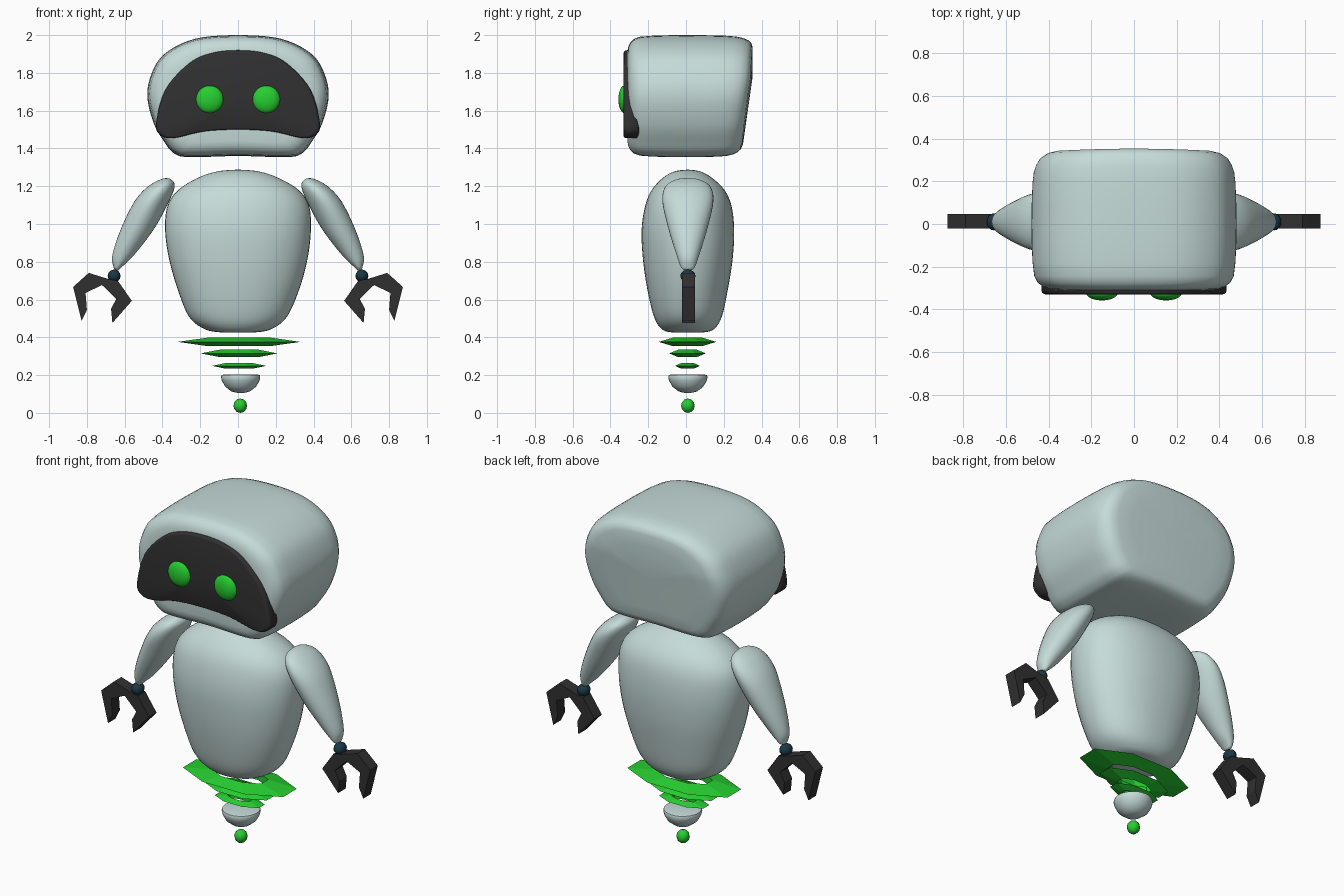
import bpy, bmesh, math
from mathutils import Vector

if "Cube" in bpy.data.objects:
    bpy.data.objects.remove(bpy.data.objects["Cube"])


def material(name, rgb):
    m = bpy.data.materials.new(name)
    m.diffuse_color = (*rgb, 1)
    m.use_nodes = True
    m.node_tree.nodes["Principled BSDF"].inputs["Base Color"].default_value = m.diffuse_color
    return m


SHELL = material("pale_shell", (0.56, 0.71, 0.69))
BLACK = material("black", (0.03, 0.03, 0.03))
GREEN = material("green", (0.02, 0.62, 0.03))
JOINT = material("dark_joint", (0.01, 0.04, 0.06))


def finish(bm, name, mat, smooth=None):
    bmesh.ops.remove_doubles(bm, verts=bm.verts, dist=1e-5)
    bmesh.ops.recalc_face_normals(bm, faces=bm.faces)
    me = bpy.data.meshes.new(name)
    bm.to_mesh(me)
    bm.free()
    ob = bpy.data.objects.new(name, me)
    bpy.context.collection.objects.link(ob)
    me.materials.append(mat)
    if smooth:
        bpy.ops.object.select_all(action='DESELECT')
        bpy.context.view_layer.objects.active = ob
        ob.select_set(True)
        bpy.ops.object.shade_smooth_by_angle(angle=math.radians(smooth))
    return ob


def spline(rows, n, closed=False):
    """Catmull-Rom through rows of any width."""
    k, out = len(rows), []
    at = lambda i: rows[i % k] if closed else rows[max(0, min(k - 1, i))]
    for i in range(k if closed else k - 1):
        for s in range(n):
            t = s / n
            out.append([0.5 * (2 * b + (c - a) * t + (2 * a - 5 * b + 4 * c - d) * t * t
                               + (3 * b - a - 3 * c + d) * t ** 3)
                        for a, b, c, d in zip(at(i - 1), at(i), at(i + 1), at(i + 2))])
    if not closed:
        out.append(list(rows[-1]))
    return out


def loft(name, rings, mat, smooth=40, wrap=False):
    bm = bmesh.new()
    vs = [[bm.verts.new(p) for p in r] for r in rings]
    pairs = list(zip(vs, vs[1:])) + ([(vs[-1], vs[0])] if wrap else [])
    for a, b in pairs:
        for i in range(len(a)):
            j = (i + 1) % len(a)
            bm.faces.new((a[i], a[j], b[j], b[i]))
    return finish(bm, name, mat, smooth)


def pod(name, rows, power, seg=40, side=1):
    """Rows of z, x min, x max, y min, y max become superelliptic rings."""
    rings = []
    for z, x0, x1, y0, y1 in spline(rows, 5):
        ring = []
        for i in range(seg):
            a = math.tau * i / seg
            c, s = math.cos(a), math.sin(a)
            u = math.copysign(abs(c) ** (2 / power), c)
            v = math.copysign(abs(s) ** (2 / power), s)
            ring.append((side * ((x0 + x1) / 2 + u * (x1 - x0) / 2),
                         (y0 + y1) / 2 + v * (y1 - y0) / 2, z))
        rings.append(ring)
    return loft(name, rings, mat=SHELL, smooth=60)


def slab(name, half, cz, steps, mat, warp=lambda x, y, z: y):
    """Mirrored front outline swept along y; steps are (y, outline scale)."""
    outline = spline(half + [(-x, z) for x, z in half[-2:0:-1]], 5, True)
    rings = []
    for y, k in steps:
        pts = [(x * k, cz + (z - cz) * k) for x, z in outline]
        rings.append([(x, warp(x, y, z), z) for x, z in pts])
    return loft(name, rings, mat, 60)


def ball(name, loc, size, mat, seg=32, smooth=60):
    bm = bmesh.new()
    bmesh.ops.create_uvsphere(bm, u_segments=seg, v_segments=seg // 2, radius=1)
    for v in bm.verts:
        v.co = Vector(loc) + Vector([c * s for c, s in zip(v.co, size)])
    return finish(bm, name, mat, smooth)


# Head: loaf with rounded rims, back slightly bulged and leaning in at the bottom
def back_warp(x, y, z):
    f = max(0, y) / 0.335
    return y + f * (0.018 * (1 - (x / 0.48) ** 2) - 0.13 * max(0, 1.78 - z) * 1.1)


head = [(0, 2.0), (.23, 1.98), (.39, 1.90), (.46, 1.79), (.48, 1.67), (.445, 1.53),
        (.39, 1.434), (.34, 1.375), (.26, 1.354), (0, 1.36)]
slab("head", head, 1.67,
     [(-.31, 0), (-.31, .4), (-.31, .74), (-.305, .82), (-.295, .88), (-.275, .94),
      (-.245, .973), (-.18, .99), (-.09, .998), (0, 1), (.1, .998), (.2, .99), (.25, .978),
      (.285, .955), (.312, .92), (.328, .87), (.335, .8), (.335, .6), (.335, .3), (.335, 0)],
     SHELL, back_warp)

# Face plate
face = [(0, 1.92), (.14, 1.905), (.26, 1.85), (.385, 1.71), (.434, 1.53), (.41, 1.47),
        (.34, 1.455), (.18, 1.49), (0, 1.50)]
slab("face_plate", face, 1.66,
     [(-.25, 0), (-.25, .97), (-.26, 1), (-.312, 1), (-.322, .99), (-.328, .975),
      (-.33, .95), (-.33, 0)], BLACK)

# Eyes
for side in (-1, 1):
    ball("eye", (side * .15, -.325, 1.66), (.073, .033, .073), GREEN)

# Torso
pod("torso", [(.425, 0, 0, .01, .01), (.427, -.1, .1, -.08, .1), (.445, -.18, .18, -.13, .15),
              (.51, -.26, .26, -.17, .19), (.656, -.32, .325, -.205, .222),
              (.815, -.365, .368, -.228, .247), (.97, -.386, .386, -.235, .255),
              (1.1, -.372, .375, -.215, .24), (1.185, -.31, .315, -.178, .2),
              (1.25, -.2, .2, -.115, .13), (1.28, -.1, .1, -.055, .07),
              (1.288, 0, 0, .01, .01)], 2.2, 48)

# Arms, wrists and claws, one per side
arm = [(1.243, .38, .38, .01, .01), (1.236, .353, .41, -.05, .07), (1.2, .335, .475, -.108, .128),
       (1.12, .365, .548, -.125, .145), (.974, .444, .62, -.093, .113),
       (.836, .55, .665, -.05, .07), (.775, .612, .66, -.028, .048),
       (.757, .63, .65, -.01, .03), (.754, .64, .64, .01, .01)]
claw = [(.687, .709), (.79, .741), (.873, .667), (.828, .487), (.80, .545), (.807, .635),
        (.72, .677), (.645, .603), (.672, .55), (.665, .476), (.562, .593), (.635, .698)]
for side in (-1, 1):
    pod("arm", arm, 2, 32, side)
    ball("wrist", (side * .656, .01, .725), (.034, .04, .034), JOINT, 16)
    bm = bmesh.new()
    f = bm.faces.new([bm.verts.new((side * x, -.022, z)) for x, z in claw])
    new = bmesh.ops.extrude_face_region(bm, geom=[f])["geom"]
    bmesh.ops.translate(bm, vec=(0, .07, 0),
                        verts=[v for v in new if isinstance(v, bmesh.types.BMVert)])
    if f.is_valid and len([g for g in bm.faces if abs(g.calc_center_median().y + .022) < 1e-4]) == 0:
        bm.faces.new([v for v in f.verts])
    finish(bm, "claw", BLACK)

# Hover rings: eight-sided, wedge-shaped section
k = 1 / math.cos(math.pi / 8)
for z, rx, ry, h in ((.376, .325, .152, .023), (.315, .203, .097, .02), (.249, .143, .066, .015)):
    rings = []
    for i in range(8):
        a = math.tau * (i + .5) / 8
        c, s = k * math.cos(a), k * math.sin(a)
        rings.append([(.006 + q * rx * c, .008 + q * ry * s, z + dz)
                      for q, dz in ((.5, -h), (1, 0), (.5, h))])
    loft("hover_ring", rings, GREEN, None, True)

# Tail cup and bottom ball
cup = [(0, .203), (.09, .203), (.101, .2), (.104, .19), (.1, .172), (.083, .14), (.05, .114),
       (.025, .107), (0, .105)]
loft("tail_cup", [[(.014 + r * math.cos(math.tau * i / 32), .01 + r * math.sin(math.tau * i / 32), z)
                   for i in range(32)] for r, z in cup], SHELL, 50)
ball("tail_ball", (.012, .01, .038), (.036, .036, .038), GREEN, 12)
